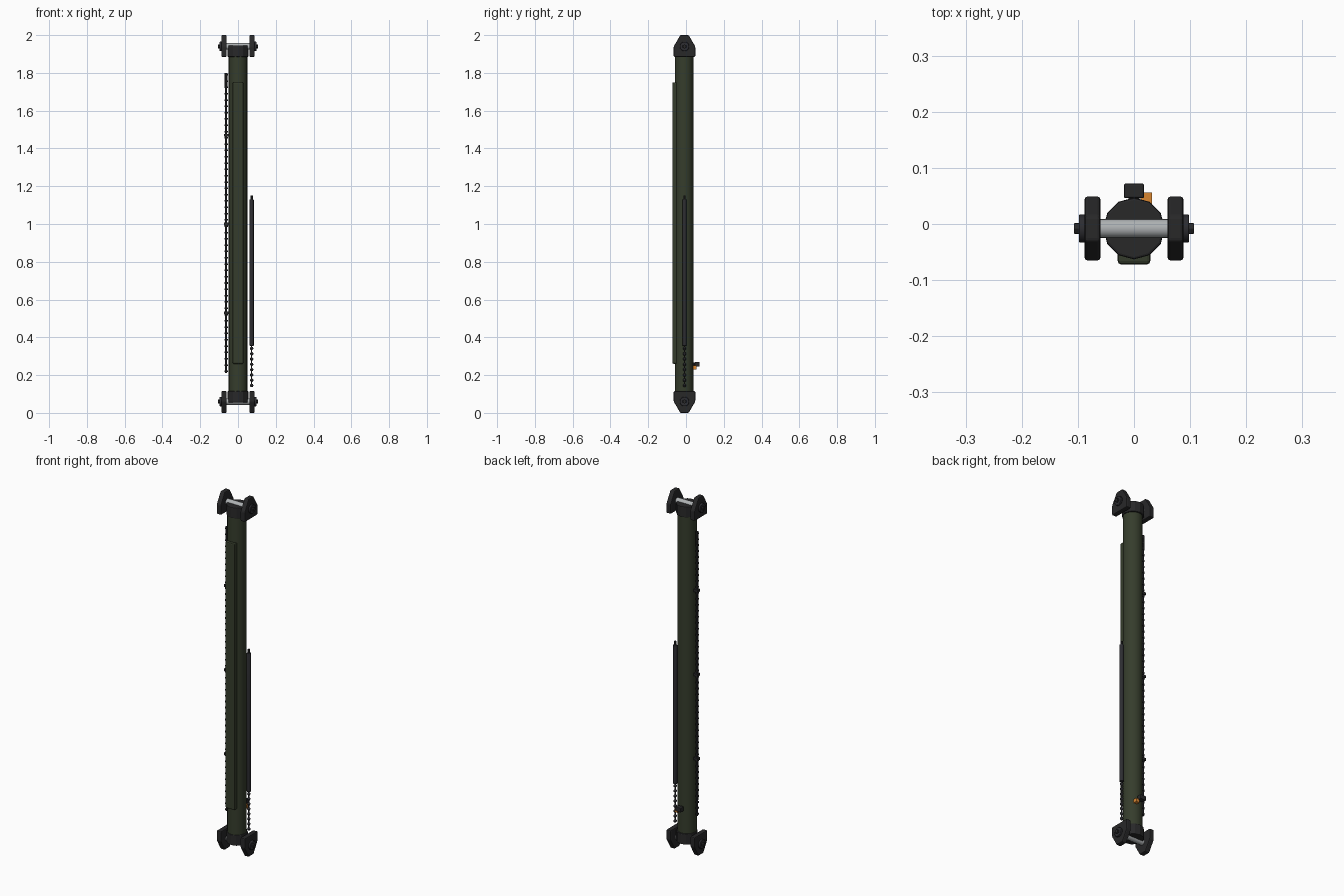
import bpy, bmesh, math
from mathutils import Matrix, Vector

if "Cube" in bpy.data.objects:
    bpy.data.objects.remove(bpy.data.objects["Cube"], do_unlink=True)

CY = -0.008  # axis of the tube in y


def material(name, rgb, metallic=0.0):
    m = bpy.data.materials.new(name)
    m.use_nodes = True
    m.diffuse_color = (*rgb, 1)
    b = m.node_tree.nodes["Principled BSDF"]
    b.inputs["Base Color"].default_value = (*rgb, 1)
    b.inputs["Roughness"].default_value = 0.6
    b.inputs["Metallic"].default_value = metallic
    return m


olive = material("olive green", (0.036, 0.046, 0.025))
black = material("black metal", (0.021, 0.021, 0.022))
rubber = material("dark grey", (0.026, 0.026, 0.031))
steel = material("bright steel", (0.42, 0.44, 0.45))
orange = material("orange", (0.70, 0.24, 0.03))


def finish(bm, name, mat, bevel=0.0, smooth=False):
    bmesh.ops.recalc_face_normals(bm, faces=bm.faces)
    mesh = bpy.data.meshes.new(name)
    bm.to_mesh(mesh)
    bm.free()
    ob = bpy.data.objects.new(name, mesh)
    bpy.context.collection.objects.link(ob)
    mesh.materials.append(mat)
    if bevel:
        mod = ob.modifiers.new("bevel", "BEVEL")
        mod.width, mod.segments = bevel, 2
        mod.limit_method = "ANGLE"
    if smooth:
        bpy.ops.object.select_all(action="DESELECT")
        ob.select_set(True)
        bpy.context.view_layer.objects.active = ob
        bpy.ops.object.shade_smooth_by_angle(angle=math.radians(35))
    return ob


def add_cyl(bm, a, b, r, r2=None, sides=16):
    a, b = Vector(a), Vector(b)
    rot = (b - a).to_track_quat("Z", "Y").to_matrix().to_4x4()
    bmesh.ops.create_cone(bm, cap_ends=True, segments=sides, radius1=r,
                          radius2=r if r2 is None else r2, depth=(b - a).length,
                          matrix=Matrix.Translation((a + b) / 2) @ rot)


def add_box(bm, lo, hi):
    lo, hi = Vector(lo), Vector(hi)
    bmesh.ops.create_cube(bm, size=1, matrix=Matrix.Translation((lo + hi) / 2)
                          @ Matrix.Diagonal((*(hi - lo), 1)))


def cylinder(name, mat, a, b, r, sides=16, bevel=0.0, smooth=True):
    bm = bmesh.new()
    add_cyl(bm, a, b, r, sides=sides)
    return finish(bm, name, mat, bevel, smooth)


def box(name, mat, lo, hi, bevel=0.0):
    bm = bmesh.new()
    add_box(bm, lo, hi)
    return finish(bm, name, mat, bevel)


# Main tube and its front cover strip
cylinder("main_tube", olive, (0, CY - 0.002, 0.09), (0, CY - 0.002, 1.91), 0.049, 24)
box("front_cover", olive, (-0.029, -0.072, 0.26), (0.029, -0.045, 1.75), 0.006)

# Coupling at each end: collar, cross pin, two lugs, washers and nuts
LUG = [(-0.057, 0.06), (-0.057, 0.115), (0.057, 0.115), (0.057, 0.06),
       (0.022, 0.0), (-0.022, 0.0)]
for end in ("bottom", "top"):
    def z(h):
        return h if end == "bottom" else 2 - h

    cylinder(end + "_collar", black, (0, CY, z(0.055)), (0, CY, z(0.115)), 0.055,
             12, 0.004, False)
    cylinder(end + "_pin", steel, (-0.065, CY, z(0.06)), (0.065, CY, z(0.06)), 0.017)
    for side, s in (("left", 1), ("right", -1)):
        bm = bmesh.new()
        face = bm.faces.new([bm.verts.new((s * 0.06, CY + y, z(h))) for y, h in LUG])
        out = bmesh.ops.extrude_face_region(bm, geom=[face])
        bmesh.ops.translate(bm, vec=(s * 0.028, 0, 0),
                            verts=[v for v in out["geom"] if isinstance(v, bmesh.types.BMVert)])
        tag = f"{end}_{side}_"
        finish(bm, tag + "lug", black, 0.005)
        cylinder(tag + "washer", rubber, (s * 0.087, CY, z(0.06)),
                 (s * 0.098, CY, z(0.06)), 0.025, 16, 0.002)
        cylinder(tag + "nut", black, (s * 0.096, CY, z(0.06)),
                 (s * 0.107, CY, z(0.06)), 0.011, 6, 0.001, False)

# Ribbed cable along the right side, with larger clips
CX = -0.063
bm = bmesh.new()
add_cyl(bm, (CX, CY, 0.21), (CX, CY, 1.80), 0.005, sides=8)
finish(bm, "side_cable", rubber, smooth=True)
bm = bmesh.new()
count = 48
for i in range(count):
    h = 0.22 + i * 1.57 / (count - 1)
    add_cyl(bm, (CX, CY, h - 0.004), (CX, CY, h + 0.004), 0.009, sides=8)
finish(bm, "cable_ribs", black)
bm = bmesh.new()
for h in (0.53, 1.0, 1.47):
    add_box(bm, (CX - 0.011, CY - 0.011, h - 0.007), (-0.044, CY + 0.011, h + 0.007))
finish(bm, "cable_clips", black)
cylinder("cable_end", black, (CX, CY, 1.72), (CX, CY, 1.80), 0.008, 10)

# Rod on the left side with a beaded chain hanging under it
RX = 0.0725
cylinder("side_rod", rubber, (RX, CY, 0.355), (RX, CY, 1.13), 0.011, 12, 0.002)
cylinder("rod_tip", black, (RX, CY, 1.125), (RX, CY, 1.15), 0.006, 10)
bm = bmesh.new()
add_cyl(bm, (RX, CY, 0.14), (RX, CY, 0.36), 0.003, sides=6)
for i in range(8):
    bmesh.ops.create_uvsphere(bm, u_segments=8, v_segments=6, radius=0.009,
                              matrix=Matrix.Translation((RX, CY, 0.145 + i * 0.028)))
finish(bm, "bead_chain", rubber, smooth=True)

# Back latch with an orange tab
box("latch_block", black, (-0.018, 0.046, 0.245), (0.018, 0.072, 0.27), 0.003)
cylinder("latch_stem", black, (0, 0.03, 0.257), (0, 0.05, 0.257), 0.01, 10)
box("latch_tab", orange, (0.012, 0.036, 0.23), (0.032, 0.056, 0.25))
